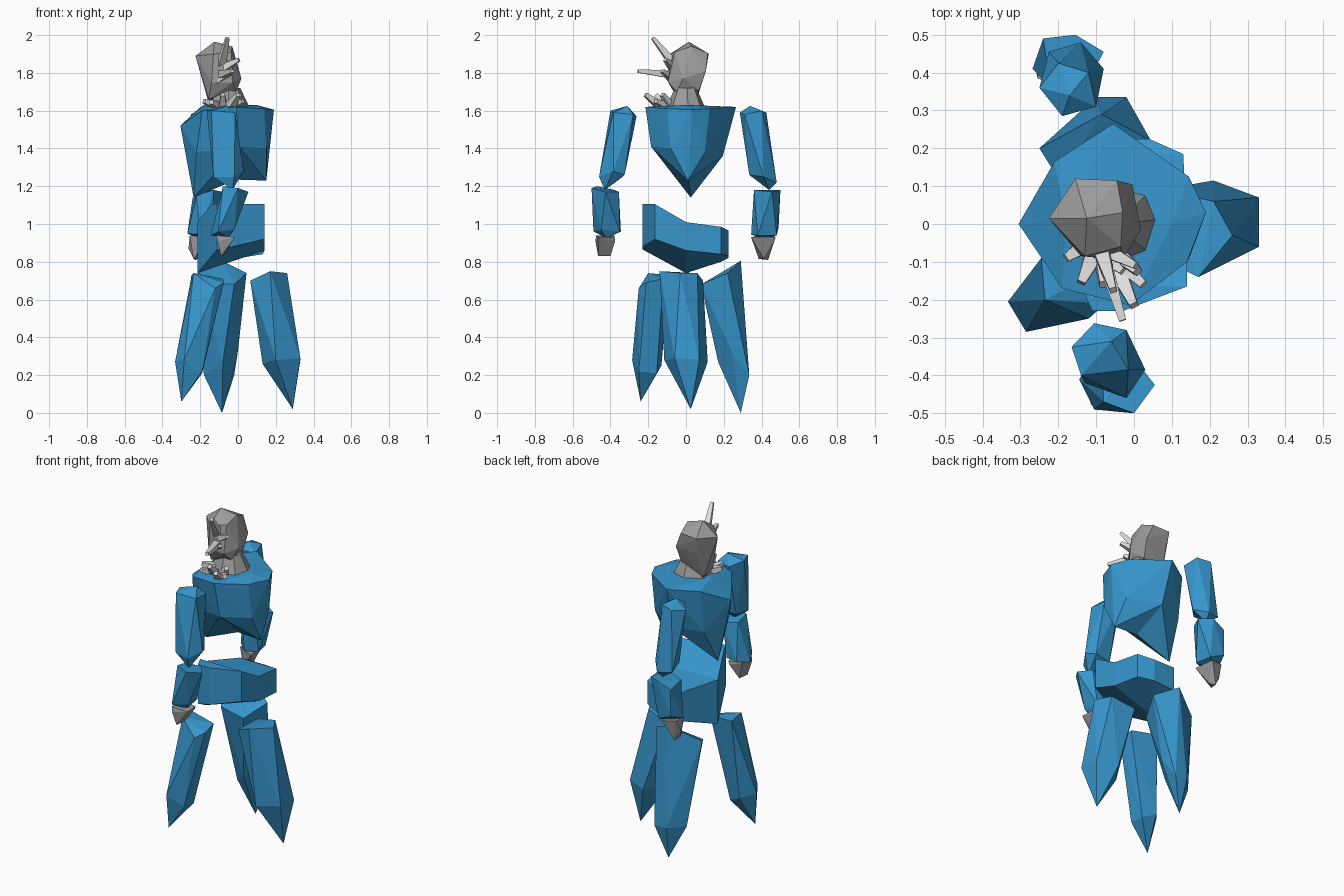
import bpy, bmesh
from mathutils import Vector


def material(name, rgb):
    m = bpy.data.materials.new(name)
    m.diffuse_color = (*rgb, 1)
    return m


BLUE = material("crystal blue", (0.038, 0.305, 0.61))
GREY = material("stone grey", (0.33, 0.33, 0.33))
PALE = material("pale grey", (0.72, 0.72, 0.72))


def finish(name, bm, mat):
    bmesh.ops.recalc_face_normals(bm, faces=bm.faces)
    me = bpy.data.meshes.new(name)
    bm.to_mesh(me)
    bm.free()
    me.materials.append(mat)
    ob = bpy.data.objects.new(name, me)
    bpy.context.collection.objects.link(ob)
    return ob


def gem(name, points, mat, notch=None):
    """Faceted solid wrapped around a few corner points; notch = (corner, corner, new edge midpoint)."""
    bm = bmesh.new()
    for p in points:
        bm.verts.new(p)
    r = bmesh.ops.convex_hull(bm, input=bm.verts)
    junk = {g for k in ("geom_interior", "geom_unused") for g in r[k]
            if isinstance(g, bmesh.types.BMVert)}
    bmesh.ops.delete(bm, geom=list(junk), context='VERTS')
    if notch:
        a, b = (min(bm.verts, key=lambda v: (v.co - Vector(p)).length) for p in notch[:2])
        e = bm.edges.get((a, b))
        if e:
            bmesh.utils.edge_split(e, a, 0.5)[1].co = notch[2]
            bmesh.ops.triangulate(bm, faces=bm.faces)
    return finish(name, bm, mat)


def loft(name, rings, mat):
    """Skin matching rings of corners and cap both ends."""
    bm = bmesh.new()
    vs = [[bm.verts.new(p) for p in ring] for ring in rings]
    n = len(vs[0])
    for a, b in zip(vs, vs[1:]):
        for i in range(n):
            bm.faces.new((a[i], a[(i + 1) % n], b[(i + 1) % n], b[i]))
    bm.faces.new(vs[0])
    bm.faces.new(vs[-1])
    return finish(name, bm, mat)


def spike(name, base, tip, r0, r1):
    """Square tapered spike."""
    base, tip = Vector(base), Vector(tip)
    d = (tip - base).normalized()
    u = d.cross(Vector((0, 0, 1))).normalized()
    v = d.cross(u)
    loft(name, [[c + u * r * s + v * r * t for s, t in ((1, 1), (-1, 1), (-1, -1), (1, -1))]
                for c, r in ((base, r0), (tip, r1))], PALE)


# Legs: upper ring, lower bulge, pointed foot
gem("left_front_leg", [
    (-0.245, -0.09, 0.73), (-0.235, -0.20, 0.74), (-0.12, -0.25, 0.66), (-0.075, -0.21, 0.69), (-0.08, -0.12, 0.71),
    (-0.333, -0.205, 0.27), (-0.285, -0.285, 0.28), (-0.19, -0.25, 0.22), (-0.19, -0.155, 0.21), (-0.27, -0.13, 0.25),
    (-0.30, -0.24, 0.06)], BLUE)
gem("rear_leg", [
    (-0.25, 0.20, 0.72), (-0.085, 0.29, 0.805), (0.045, 0.22, 0.74), (-0.02, 0.08, 0.68), (-0.20, 0.12, 0.69),
    (-0.10, 0.335, 0.20), (-0.02, 0.335, 0.20), (0.0, 0.24, 0.33), (-0.08, 0.17, 0.27), (-0.18, 0.25, 0.20),
    (-0.085, 0.29, 0.0)], BLUE)
gem("right_leg", [
    (0.17, -0.14, 0.75), (0.26, -0.03, 0.74), (0.21, 0.06, 0.74), (0.07, 0.09, 0.70), (0.065, -0.09, 0.70),
    (0.33, 0.07, 0.28), (0.33, -0.06, 0.29), (0.20, -0.115, 0.28), (0.13, 0.0, 0.26), (0.21, 0.115, 0.27),
    (0.29, 0.025, 0.02)], BLUE)

# Pelvis: bent saddle block, stations along y (x left, x right, z top, z low left, z low right)
stations = [(-0.23, -0.11, -0.03, 1.105, 0.865, 0.88), (-0.165, -0.14, 0.14, 1.105, 0.83, 0.92),
            (0.0, -0.215, 0.14, 1.01, 0.74, 0.86), (0.185, -0.12, 0.13, 0.985, 0.80, 0.84),
            (0.225, -0.10, 0.04, 0.965, 0.82, 0.83)]
loft("pelvis", [[(a, y, t), (b, y, t), (b, y, q), (a, y, p)] for y, a, b, t, p, q in stations], BLUE)

# Torso: wide shoulders tapering to a bent keel underneath
gem("torso", [
    (-0.18, 0.01, 1.63), (0.10, 0.0, 1.63), (-0.305, 0.0, 1.52), (-0.21, 0.165, 1.61), (-0.055, 0.265, 1.62),
    (0.145, 0.125, 1.61), (0.19, 0.03, 1.605), (0.14, -0.10, 1.61), (-0.01, -0.215, 1.62), (-0.19, -0.17, 1.60),
    (0.005, -0.185, 1.41), (-0.04, 0.195, 1.36), (-0.235, 0.025, 1.14), (0.15, 0.01, 1.23),
    (0.15, -0.08, 1.40), (0.14, 0.10, 1.38), (-0.21, 0.13, 1.35), (-0.22, -0.11, 1.38)], BLUE,
    ((-0.235, 0.025, 1.14), (0.15, 0.01, 1.23), (-0.01, 0.015, 1.235)))

# Upper arms
gem("front_upper_arm", [
    (-0.165, -0.325, 1.60), (-0.105, -0.262, 1.57), (-0.02, -0.28, 1.58), (-0.015, -0.385, 1.59),
    (-0.14, -0.40, 1.60), (-0.06, -0.31, 1.625),
    (-0.13, -0.42, 1.25), (-0.105, -0.335, 1.25), (0.0, -0.325, 1.26), (0.03, -0.385, 1.28),
    (-0.02, -0.46, 1.25), (-0.03, -0.43, 1.18)], BLUE)
gem("rear_upper_arm", [
    (-0.19, 0.285, 1.59), (-0.10, 0.31, 1.58), (-0.12, 0.40, 1.60), (-0.20, 0.425, 1.59),
    (-0.25, 0.36, 1.58), (-0.17, 0.34, 1.625),
    (-0.15, 0.335, 1.26), (-0.08, 0.41, 1.25), (-0.14, 0.48, 1.22), (-0.225, 0.455, 1.23),
    (-0.215, 0.37, 1.26), (-0.15, 0.44, 1.18)], BLUE)

# Forearms
gem("front_forearm", [
    (0.055, -0.425, 1.17), (0.0, -0.50, 1.19), (-0.08, -0.47, 1.20), (-0.085, -0.38, 1.18), (0.0, -0.355, 1.17),
    (-0.03, -0.35, 0.96), (-0.02, -0.45, 0.97), (-0.105, -0.49, 0.96), (-0.145, -0.41, 0.94),
    (-0.10, -0.345, 0.96), (-0.05, -0.42, 0.925)], BLUE)
gem("rear_forearm", [
    (-0.13, 0.36, 1.18), (-0.08, 0.455, 1.17), (-0.155, 0.50, 1.18), (-0.24, 0.49, 1.14), (-0.22, 0.36, 1.15),
    (-0.268, 0.41, 0.95), (-0.24, 0.49, 0.98), (-0.15, 0.48, 0.94), (-0.13, 0.38, 0.94), (-0.20, 0.345, 0.945),
    (-0.20, 0.42, 0.92)], BLUE)

# Hands: small wedges
gem("front_hand", [
    (-0.115, -0.475, 0.94), (-0.015, -0.465, 0.93), (-0.02, -0.38, 0.93), (-0.115, -0.38, 0.94),
    (-0.11, -0.48, 0.91), (-0.03, -0.375, 0.91), (-0.09, -0.465, 0.83), (-0.08, -0.40, 0.83)], GREY)
gem("rear_hand", [
    (-0.255, 0.385, 0.94), (-0.25, 0.455, 0.94), (-0.17, 0.475, 0.93), (-0.155, 0.345, 0.93),
    (-0.262, 0.42, 0.87), (-0.235, 0.385, 0.815), (-0.225, 0.435, 0.81), (-0.20, 0.41, 0.82)], GREY)

# Neck and head
gem("neck", [(-0.05 + x * r, y * r, z) for r, z in ((0.11, 1.62), (0.062, 1.72))
             for x, y in ((1, 0.1), (0.75, 0.7), (0, 0.9), (-0.9, 0.5), (-0.9, -0.5), (0, -0.95), (0.75, -0.65))], GREY)
gem("head", [
    (-0.125, 0.015, 1.965), (-0.225, 0.015, 1.89), (-0.155, 0.12, 1.90), (-0.045, 0.115, 1.905),
    (-0.03, 0.03, 1.94), (-0.035, -0.06, 1.91), (-0.13, -0.085, 1.90),
    (0.018, -0.015, 1.77), (-0.005, 0.105, 1.81), (-0.03, -0.095, 1.75), (-0.14, -0.085, 1.75), (-0.14, 0.10, 1.80),
    (-0.155, -0.04, 1.66), (-0.155, 0.05, 1.64), (-0.01, -0.05, 1.70), (-0.015, 0.07, 1.71)], GREY)

# Face spikes
for i, (b, t) in enumerate([
        ((-0.09, -0.06, 1.84), (-0.055, -0.175, 1.985)), ((-0.09, -0.06, 1.79), (-0.03, -0.255, 1.81)),
        ((-0.09, -0.06, 1.82), (0.005, -0.11, 1.87)), ((-0.11, -0.06, 1.76), (-0.03, -0.125, 1.81))]):
    spike("face_spike_%d" % i, b, t, 0.022, 0.009)

# Collar spikes rising from the throat
for i, (b, t) in enumerate([
        ((-0.12, -0.05, 1.63), (-0.18, -0.09, 1.65)), ((-0.11, -0.09, 1.62), (-0.14, -0.155, 1.645)),
        ((-0.08, -0.10, 1.62), (-0.08, -0.16, 1.685)), ((-0.04, -0.13, 1.62), (0.0, -0.215, 1.685)),
        ((-0.05, -0.09, 1.62), (0.025, -0.16, 1.65)), ((-0.04, -0.08, 1.62), (0.01, -0.125, 1.685))]):
    spike("collar_spike_%d" % i, b, t, 0.022, 0.011)
